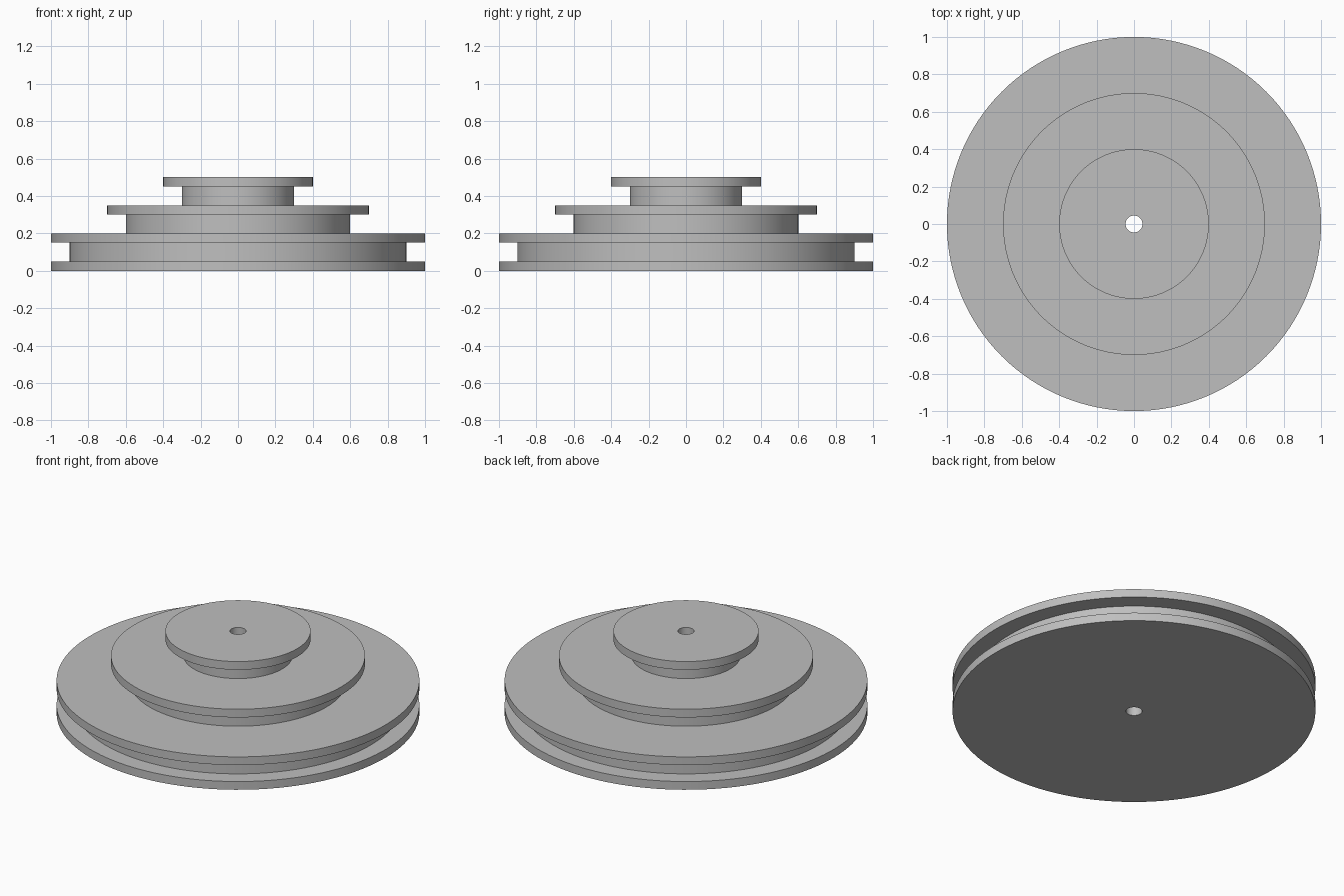
import bpy
import bmesh
import math

cube = bpy.data.objects.get("Cube")
if cube:
    bpy.data.objects.remove(cube, do_unlink=True)

SEGMENTS = 128
BORE = 0.045

# Plain grey metal
grey = bpy.data.materials.new("grey_metal")
grey.use_nodes = True
colour = (0.52, 0.52, 0.52, 1)
grey.diffuse_color = colour
grey.node_tree.nodes["Principled BSDF"].inputs["Base Color"].default_value = colour

# Flanges and hubs from the bottom up: radius, top height
tiers = [(1.0, 0.05), (0.9, 0.15), (1.0, 0.2),
         (0.6, 0.3), (0.7, 0.35),
         (0.3, 0.45), (0.4, 0.5)]

# Stepped outline, from the bore at the bottom to the bore at the top
profile = [(BORE, 0.0)]
base = 0.0
for radius, top in tiers:
    profile += [(radius, base), (radius, top)]
    base = top
profile.append((BORE, base))


def lathe(name, outline, material):
    """Revolve a closed outline of (radius, height) points about z."""
    bm = bmesh.new()
    rings = []
    for radius, z in outline:
        ring = []
        for i in range(SEGMENTS):
            a = math.tau * i / SEGMENTS
            ring.append(bm.verts.new((radius * math.cos(a), radius * math.sin(a), z)))
        rings.append(ring)
    for k, low in enumerate(rings):
        high = rings[(k + 1) % len(rings)]
        for i in range(SEGMENTS):
            j = (i + 1) % SEGMENTS
            bm.faces.new((low[i], low[j], high[j], high[i]))
    bmesh.ops.recalc_face_normals(bm, faces=bm.faces)
    mesh = bpy.data.meshes.new(name)
    bm.to_mesh(mesh)
    bm.free()
    mesh.materials.append(material)
    obj = bpy.data.objects.new(name, mesh)
    bpy.context.collection.objects.link(obj)
    return obj


# Three-step pulley with a through bore
pulley = lathe("stepped_pulley", profile, grey)
bpy.ops.object.select_all(action="DESELECT")
pulley.select_set(True)
bpy.context.view_layer.objects.active = pulley
bpy.ops.object.shade_smooth_by_angle(angle=math.radians(30))
